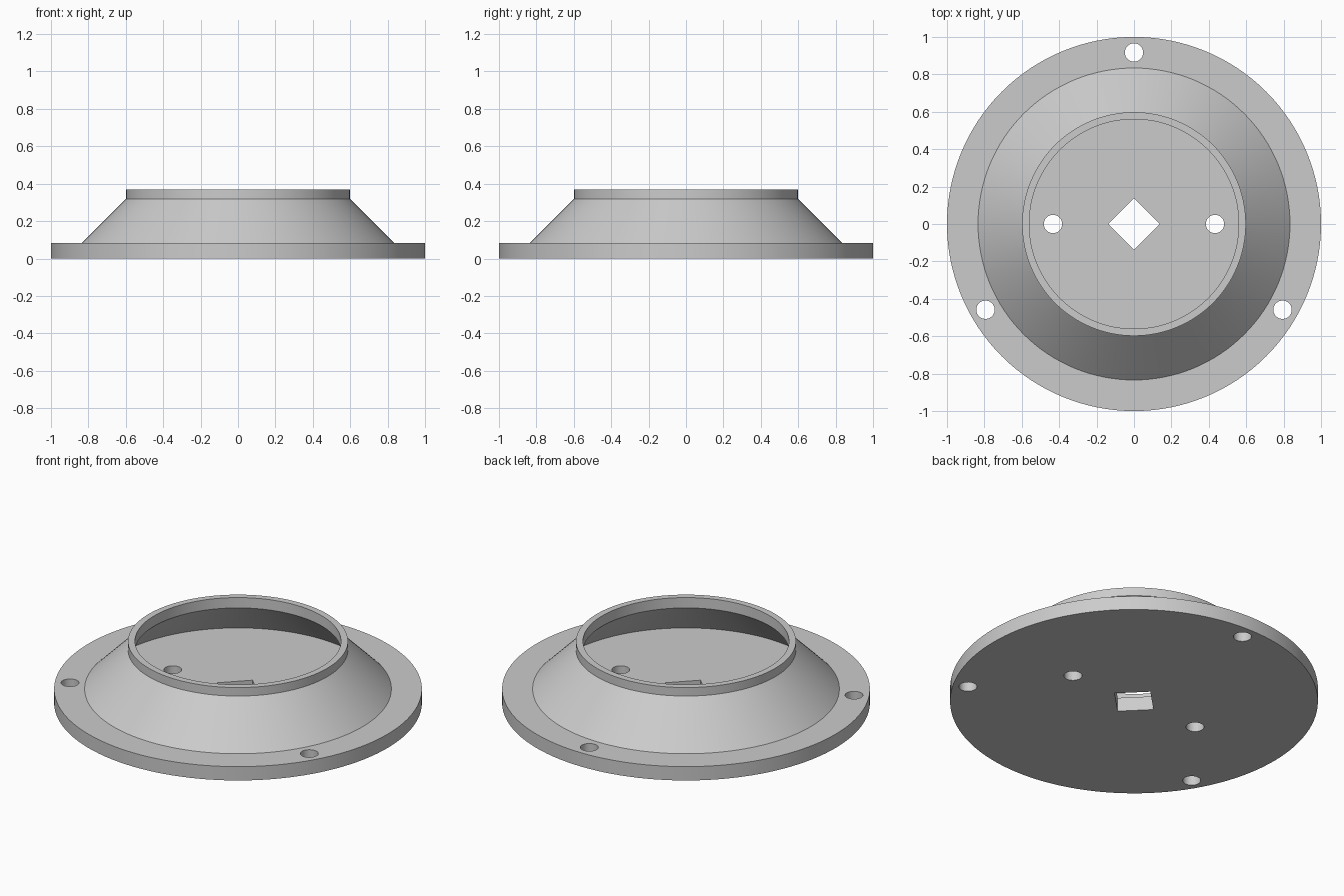
import bpy, bmesh, math

if "Cube" in bpy.data.objects:
    bpy.data.objects.remove(bpy.data.objects["Cube"])

SEG = 128

grey = bpy.data.materials.new("light_grey")
grey.diffuse_color = (0.6, 0.6, 0.6, 1)
grey.use_nodes = True
grey.node_tree.nodes["Principled BSDF"].inputs["Base Color"].default_value = grey.diffuse_color


def lathe(name, profile, seg, turn=0.0, centre=(0, 0)):
    """Revolve (radius, z) points listed from bottom to end, capping both ends."""
    bm = bmesh.new()
    rings = []
    for r, z in profile:
        ring = []
        for i in range(seg):
            a = turn + 2 * math.pi * i / seg
            ring.append(bm.verts.new((centre[0] + r * math.cos(a),
                                      centre[1] + r * math.sin(a), z)))
        rings.append(ring)
    for lo, hi in zip(rings, rings[1:]):
        for i in range(seg):
            j = (i + 1) % seg
            bm.faces.new((lo[i], lo[j], hi[j], hi[i]))
    bm.faces.new(rings[0][::-1])
    bm.faces.new(rings[-1])
    bmesh.ops.recalc_face_normals(bm, faces=bm.faces[:])
    mesh = bpy.data.meshes.new(name)
    bm.to_mesh(mesh)
    bm.free()
    mesh.materials.append(grey)
    obj = bpy.data.objects.new(name, mesh)
    bpy.context.collection.objects.link(obj)
    return obj


# Flanged body: flange, sloped wall, rim, then the hollow inside down to the floor
body = lathe("flanged_housing", [
    (1.0, 0.0), (1.0, 0.083), (0.834, 0.083), (0.598, 0.319), (0.598, 0.37),
    (0.56, 0.37), (0.56, 0.308), (0.785, 0.083)], SEG)

# Three flange bolt holes, two floor holes and the square centre hole
holes = [(0.917 * math.cos(math.radians(a)), 0.917 * math.sin(math.radians(a)))
         for a in (90, 210, 330)] + [(-0.433, 0), (0.433, 0)]
cutters = [lathe("hole_cutter", [(0.049, -0.05), (0.049, 0.14)], 40, centre=c)
           for c in holes]
cutters.append(lathe("square_cutter", [(0.138, -0.05), (0.138, 0.14)], 4))

bpy.context.view_layer.objects.active = body
body.select_set(True)
for cutter in cutters:
    cutter.hide_render = True
    mod = body.modifiers.new("cut", 'BOOLEAN')
    mod.operation = 'DIFFERENCE'
    mod.solver = 'EXACT'
    mod.object = cutter
    bpy.ops.object.modifier_apply(modifier=mod.name)
    bpy.data.objects.remove(cutter)

# Smooth round walls with crisp edges
bpy.ops.object.shade_smooth_by_angle(angle=math.radians(30))
